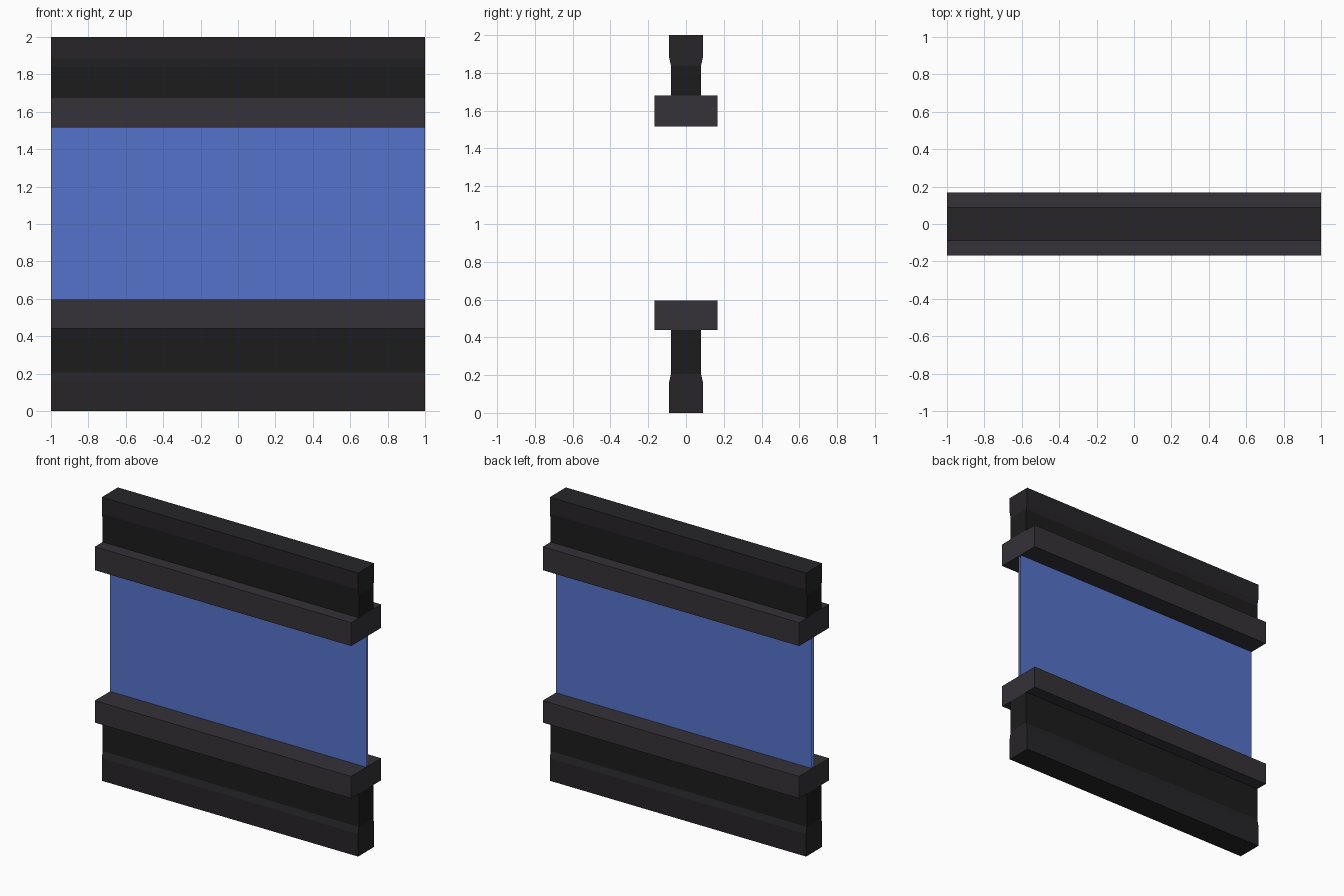
import bpy, bmesh

if "Cube" in bpy.data.objects:
    bpy.data.objects.remove(bpy.data.objects["Cube"])


def material(name, rgb):
    m = bpy.data.materials.new(name)
    m.diffuse_color = (*rgb, 1)
    m.use_nodes = True
    m.node_tree.nodes["Principled BSDF"].inputs["Base Color"].default_value = m.diffuse_color
    return m


CAP = material("cap_dark", (0.020, 0.018, 0.021))
WEB = material("web_black", (0.012, 0.012, 0.012))
RAIL = material("rail_grey", (0.035, 0.032, 0.038))
GLASS = material("glass_blue", (0.09, 0.17, 0.60))


def finish(name, bm, mat):
    bmesh.ops.recalc_face_normals(bm, faces=bm.faces)
    mesh = bpy.data.meshes.new(name)
    bm.to_mesh(mesh)
    bm.free()
    mesh.materials.append(mat)
    obj = bpy.data.objects.new(name, mesh)
    bpy.context.collection.objects.link(obj)


def beam(name, half_profile, mat):
    """Extrude a (half width, z) profile, mirrored in y, along x."""
    bm = bmesh.new()
    outline = half_profile + [(-y, z) for y, z in reversed(half_profile)]
    face = bm.faces.new([bm.verts.new((-1, y, z)) for y, z in outline])
    ext = bmesh.ops.extrude_face_region(bm, geom=[face], use_keep_orig=True)
    verts = [v for v in ext["geom"] if isinstance(v, bmesh.types.BMVert)]
    bmesh.ops.translate(bm, verts=verts, vec=(2, 0, 0))
    finish(name, bm, mat)


# Lower beam: foot, web and wide rail
beam("bottom_foot", [(0.09, 0), (0.09, 0.16), (0.08, 0.205)], CAP)
beam("bottom_web", [(0.08, 0.205), (0.08, 0.44)], WEB)
beam("bottom_rail", [(0.168, 0.44), (0.168, 0.595)], RAIL)

# Upper beam: wide rail, web and cap
beam("top_rail", [(0.168, 1.515), (0.168, 1.68)], RAIL)
beam("top_web", [(0.08, 1.68), (0.08, 1.84)], WEB)
beam("top_cap", [(0.08, 1.84), (0.09, 1.885), (0.09, 2.0)], CAP)

# Two thin open sheets forming the pane
for name, y in (("front_pane", 0.002), ("back_pane", 0.022)):
    bm = bmesh.new()
    corners = [(-1, 0.595), (1, 0.595), (1, 1.515), (-1, 1.515)]
    bm.faces.new([bm.verts.new((x, y, z)) for x, z in corners])
    finish(name, bm, GLASS)
